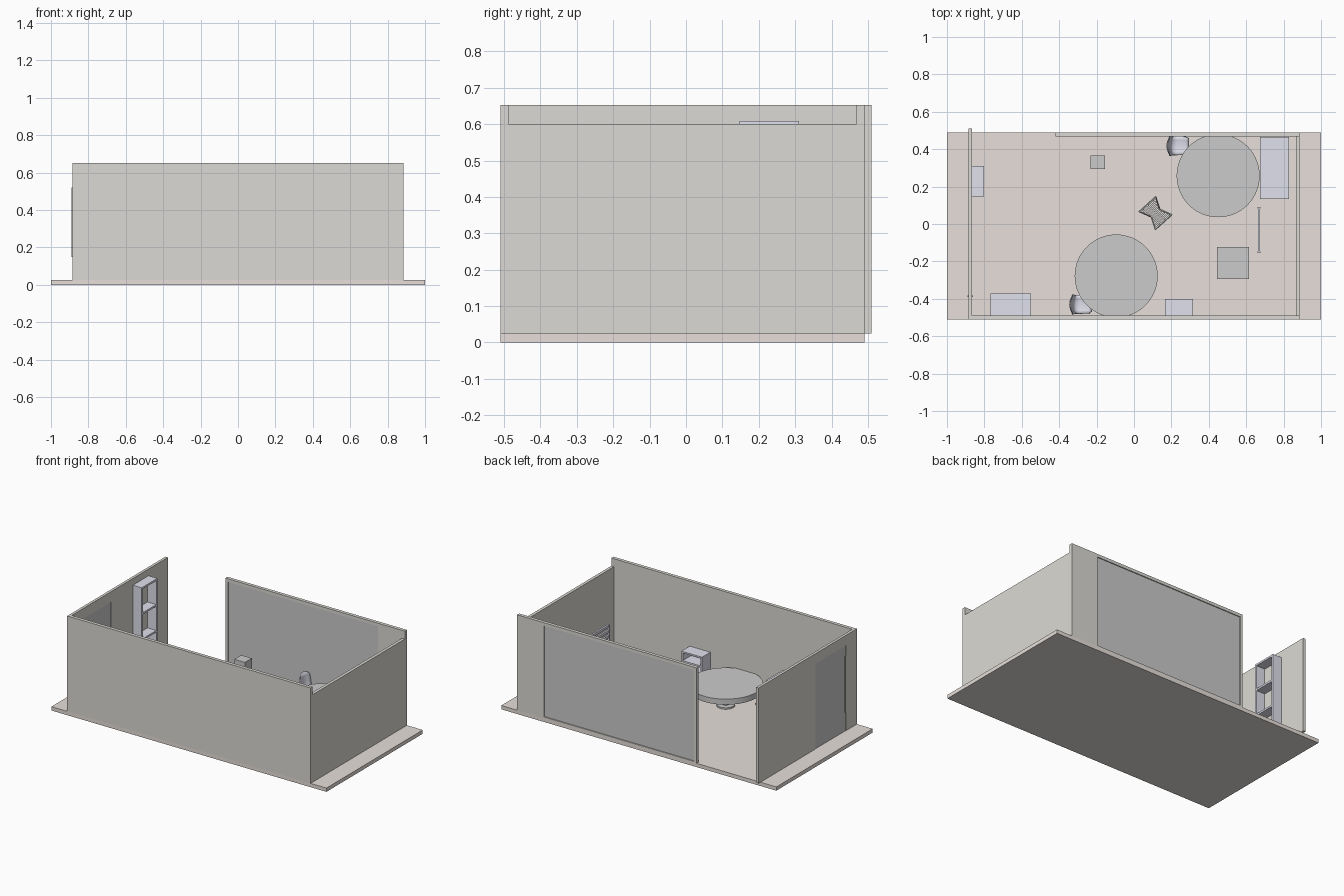
import bpy, bmesh
from math import radians, cos, sin
from mathutils import Vector, Matrix

if "Cube" in bpy.data.objects:
    bpy.data.objects.remove(bpy.data.objects["Cube"])

FLOOR = 0.025
TOP = 0.652


def material(name, color):
    m = bpy.data.materials.new(name)
    m.diffuse_color = (*color, 1)
    m.use_nodes = True
    m.node_tree.nodes["Principled BSDF"].inputs["Base Color"].default_value = m.diffuse_color
    return m


WOOD = material("floor_wood", (0.80, 0.74, 0.70))
PLASTER = material("plaster", (0.72, 0.70, 0.66))
PAINT = material("pale_blue", (0.75, 0.75, 0.85))


def finish(bm, name, mat=None):
    me = bpy.data.meshes.new(name)
    bmesh.ops.recalc_face_normals(bm, faces=bm.faces)
    bm.to_mesh(me)
    bm.free()
    ob = bpy.data.objects.new(name, me)
    bpy.context.collection.objects.link(ob)
    if mat:
        me.materials.append(mat)
    return ob


def add_box(bm, x0, x1, y0, y1, z0, z1):
    m = Matrix.Translation(((x0 + x1) / 2, (y0 + y1) / 2, (z0 + z1) / 2))
    m = m @ Matrix.Diagonal((x1 - x0, y1 - y0, z1 - z0, 1))
    bmesh.ops.create_cube(bm, size=1, matrix=m)


def boxes(name, items, mat=None):
    bm = bmesh.new()
    for it in items:
        add_box(bm, *it)
    return finish(bm, name, mat)


def add_rod(bm, a, b, r, seg=8):
    a, b = Vector(a), Vector(b)
    d = b - a
    m = Matrix.Translation((a + b) / 2) @ d.to_track_quat('Z', 'Y').to_matrix().to_4x4()
    bmesh.ops.create_cone(bm, cap_ends=True, segments=seg, radius1=r, radius2=r,
                          depth=d.length, matrix=m)


# Floor and walls
boxes("floor", [(-1, 1, -0.51, 0.49, 0, FLOOR)], WOOD)
boxes("front_wall", [(-0.885, 0.885, -0.51, -0.488, FLOOR, TOP)], PLASTER)
boxes("right_wall", [(0.865, 0.885, -0.488, 0.468, FLOOR, 0.60)], PLASTER)
boxes("back_wall", [(0.69, 0.885, 0.468, 0.49, FLOOR, TOP)], PLASTER)

# Left wall pieces around the door opening
D0, D1, DT = -0.395, -0.083, 0.585
boxes("left_wall", [(-0.885, -0.867, -0.488, D0, FLOOR, TOP),
                    (-0.885, -0.867, D1, 0.51, FLOOR, TOP),
                    (-0.885, -0.867, D0, D1, DT, TOP)], PLASTER)
boxes("door", [(-0.883, -0.869, D0, D1, FLOOR, DT)])
boxes("door_handle", [(-0.891, -0.861, D0 + 0.004, D0 + 0.012, 0.15, 0.52)])

# Large window in the back wall
boxes("window_frame", [(-0.42, 0.69, 0.468, 0.49, 0.632, TOP),
                       (-0.42, 0.69, 0.468, 0.49, FLOOR, 0.033),
                       (-0.42, -0.402, 0.468, 0.49, 0.033, 0.632)], PLASTER)
boxes("window_pane", [(-0.402, 0.69, 0.474, 0.484, 0.033, 0.632)])


# Open shelves; the open side runs along the given axis
def shelf(name, x0, x1, y0, y1, top, levels, axis, t=0.01):
    if axis == 'x':
        parts = [(x0, x1, y0, y0 + t, FLOOR, top), (x0, x1, y1 - t, y1, FLOOR, top)]
        inner = (x0, x1, y0 + t, y1 - t)
    else:
        parts = [(x0, x0 + t, y0, y1, FLOOR, top), (x1 - t, x1, y0, y1, FLOOR, top)]
        inner = (x0 + t, x1 - t, y0, y1)
    parts += [(*inner, z - t, z) for z in levels]
    boxes(name, parts, PAINT)


shelf("tall_shelf", -0.867, -0.803, 0.147, 0.31, 0.608, (0.608, 0.44, 0.27, 0.10), 'x', 0.012)
shelf("low_shelf", 0.165, 0.315, -0.488, -0.402, 0.225, (0.225, 0.165, 0.105, 0.045), 'y')
shelf("wide_shelf", -0.767, -0.55, -0.488, -0.372, 0.225, (0.225, 0.165, 0.105, 0.045), 'y')
boxes("sideboard", [(0.675, 0.83, 0.135, 0.465, FLOOR, 0.17)], PAINT)

# Thin slatted screen
slats = [(0.662, 0.674, -0.155, 0.09, z, z + 0.016)
         for z in [0.386 - 0.034 * i for i in range(10)]]
slats += [(0.66, 0.676, y, y + 0.008, FLOOR, 0.402) for y in (-0.155, 0.082)]
boxes("slatted_screen", slats, PAINT)

# Plain blocks
boxes("plinth", [(-0.232, -0.155, 0.293, 0.365, FLOOR, 0.235)])
boxes("low_block", [(0.443, 0.615, -0.295, -0.122, FLOOR, 0.13)])


# Round tables
def table(name, x, y):
    bm = bmesh.new()
    for r, z0, z1, seg in ((0.222, 0.133, 0.17, 64), (0.02, 0.035, 0.133, 24),
                           (0.055, FLOOR, 0.035, 32)):
        bmesh.ops.create_cone(bm, cap_ends=True, segments=seg, radius1=r, radius2=r,
                              depth=z1 - z0, matrix=Matrix.Translation((x, y, (z0 + z1) / 2)))
    ob = finish(bm, name)
    bpy.context.view_layer.objects.active = ob
    ob.select_set(True)
    bpy.ops.object.shade_smooth_by_angle()
    ob.select_set(False)


table("back_round_table", 0.45, 0.258)
table("front_round_table", -0.095, -0.278)


# Curved shell chairs with the backrest on the left
def chair(name, x, y):
    prof = [(0.112, 0.096), (0.095, 0.102), (0.05, 0.097), (0.025, 0.1),
            (0.012, 0.115), (0.005, 0.15), (-0.002, 0.185), (-0.006, 0.212)]
    widths = (0.04, 0.048, 0.05, 0.05, 0.05, 0.053, 0.053, 0.042)
    bm = bmesh.new()
    rows = []
    for i, ((px, pz), w) in enumerate(zip(prof, widths)):
        row = []
        for k in range(7):
            u = k / 3 - 1
            lift = 0.012 * u * u
            dx = lift if i > 3 else 0
            dz = lift * 0.5 if i <= 3 else -lift * (i == 7)
            row.append(bm.verts.new((x + px + dx, y + u * w, pz + dz)))
        rows.append(row)
    for a, b in zip(rows, rows[1:]):
        for k in range(6):
            bm.faces.new((a[k], a[k + 1], b[k + 1], b[k])).smooth = True
    seat = finish(bm, name + "_shell", PAINT)
    mod = seat.modifiers.new("thickness", 'SOLIDIFY')
    mod.thickness = 0.005
    mod.offset = 0
    bm = bmesh.new()
    for s in (-1, 1):
        add_rod(bm, (x + 0.03, y + s * 0.038, 0.099), (x + 0.008, y + s * 0.047, FLOOR), 0.003)
        add_rod(bm, (x + 0.085, y + s * 0.038, 0.101), (x + 0.1, y + s * 0.045, FLOOR), 0.003)
    finish(bm, name + "_legs")


chair("back_chair", 0.182, 0.418)
chair("front_chair", -0.338, -0.43)

# Slatted lounge stool with pinched sides, turned on the floor
bm = bmesh.new()
n = 9
for i in range(n):
    u = 2 * i / (n - 1) - 1
    half = 0.03 + 0.026 * u * u
    z = 0.105 + 0.03 * u * u
    add_box(bm, u * 0.06 - 0.005, u * 0.06 + 0.005, -half, half, z, z + 0.006)
for s in (-1, 1):
    for e in (-1, 1):
        add_rod(bm, (e * 0.063, s * 0.058, 0.138), (0, s * 0.03, 0.09), 0.004)
        add_rod(bm, (0, s * 0.03, 0.09), (e * 0.063, s * 0.058, FLOOR), 0.004)
    add_rod(bm, (s * 0.063, -0.062, 0.138), (s * 0.063, 0.062, 0.138), 0.005)
stool = finish(bm, "slatted_stool")
stool.location = (0.115, 0.058, 0)
stool.rotation_euler = (0, 0, radians(-48 + 0))
